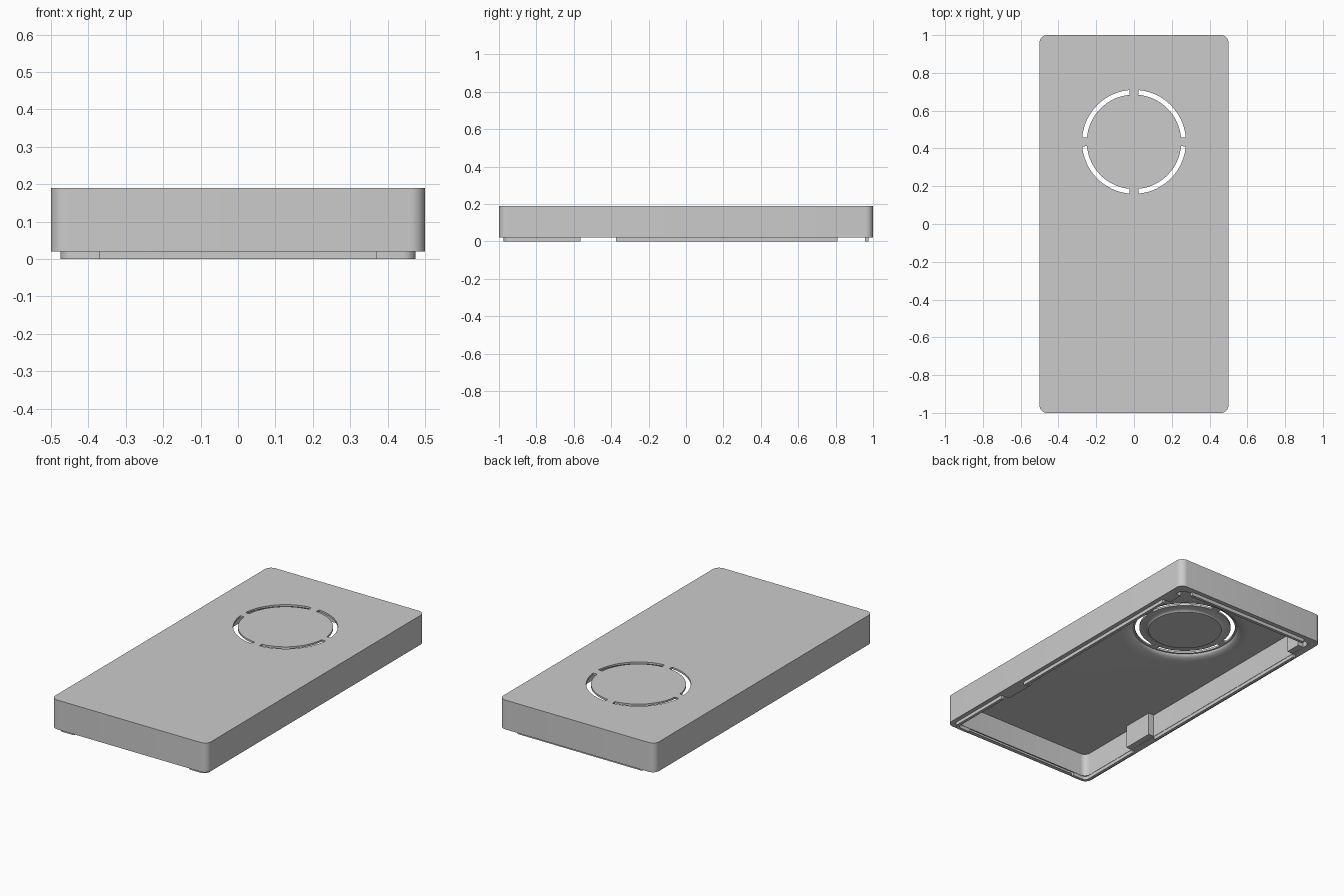
import bpy, bmesh
from math import sin, cos, pi

old = bpy.data.objects.get("Cube")
if old:
    bpy.data.objects.remove(old, do_unlink=True)

COLOR = (0.6, 0.6, 0.6, 1)
grey = bpy.data.materials.new("plain_grey")
grey.use_nodes = True
grey.diffuse_color = COLOR
grey.node_tree.nodes["Principled BSDF"].inputs["Base Color"].default_value = COLOR

CX, CY = 0.0, 0.435  # button centre


def make(name, bm):
    bmesh.ops.recalc_face_normals(bm, faces=bm.faces)
    mesh = bpy.data.meshes.new(name)
    bm.to_mesh(mesh)
    bm.free()
    mesh.materials.append(grey)
    ob = bpy.data.objects.new(name, mesh)
    bpy.context.collection.objects.link(ob)
    return ob


def prism(name, points, z0, z1):
    bm = bmesh.new()
    face = bm.faces.new([bm.verts.new((x, y, z0)) for x, y in points])
    out = bmesh.ops.extrude_face_region(bm, geom=[face])
    verts = [v for v in out["geom"] if isinstance(v, bmesh.types.BMVert)]
    bmesh.ops.translate(bm, verts=verts, vec=(0, 0, z1 - z0))
    return make(name, bm)


def box(name, x0, x1, y0, y1, z0, z1):
    return prism(name, [(x0, y0), (x1, y0), (x1, y1), (x0, y1)], z0, z1)


def rounded(name, hx, hy, r, z0, z1, steps=8):
    pts = []
    for q, (sx, sy) in enumerate([(1, 1), (-1, 1), (-1, -1), (1, -1)]):
        for i in range(steps + 1):
            a = (q + i / steps) * pi / 2
            pts.append((sx * (hx - r) + r * cos(a), sy * (hy - r) + r * sin(a)))
    return prism(name, pts, z0, z1)


def cut(ob, cutters):
    bpy.context.view_layer.objects.active = ob
    for c in cutters:
        c.hide_render = True
        mod = ob.modifiers.new("cut", "BOOLEAN")
        mod.operation = "DIFFERENCE"
        mod.solver = "EXACT"
        mod.object = c
        bpy.ops.object.modifier_apply(modifier=mod.name)
        bpy.data.objects.remove(c, do_unlink=True)


def dish(name, profile, steps=96):
    # closed solid of revolution around the button centre
    bm = bmesh.new()
    rings = [[bm.verts.new((CX + r * cos(2 * pi * i / steps),
                            CY + r * sin(2 * pi * i / steps), z))
              for i in range(steps)] for r, z in profile]
    for a, b in zip(rings, rings[1:]):
        for i in range(steps):
            j = (i + 1) % steps
            bm.faces.new((a[i], a[j], b[j], b[i]))
    bm.faces.new(rings[0])
    bm.faces.new(rings[-1])
    return make(name, bm)


def arc_slot(quarter, r0=0.25, r1=0.275, gap=0.09, steps=20):
    angles = [quarter * pi / 2 + gap + (pi / 2 - 2 * gap) * i / steps
              for i in range(steps + 1)]
    pts = [(CX + r1 * cos(a), CY + r1 * sin(a)) for a in angles]
    pts += [(CX + r0 * cos(a), CY + r0 * sin(a)) for a in reversed(angles)]
    return prism("slot_cutter", pts, 0.1, 0.25)


# Hollow cover, open underneath
cover = rounded("cover_shell", 0.5, 1.0, 0.04, 0.02, 0.19)
trough = [(0.355, 0.14), (0.355, 0.155)]
for i in range(1, 9):          # outer curve up to the thin membrane
    a = i / 8 * pi / 2
    trough.append((0.355 - 0.07 * sin(a), 0.155 + 0.024 * (1 - cos(a))))
for i in range(9):             # inner curve back down to the button face
    a = i / 8 * pi / 2
    trough.append((0.245 - 0.045 * sin(a), 0.179 - 0.012 * (1 - cos(a))))
cut(cover, [rounded("cavity_cutter", 0.456, 0.956, 0.035, -0.1, 0.155),
            dish("trough_cutter", trough)]
    + [arc_slot(q) for q in range(4)]
    + [box("front_slot_cutter", -0.37, 0.37, -0.977, -0.962, 0, 0.05)])

# Locating lip around the opening, interrupted at the clips and corners
lip = rounded("locating_lip", 0.475, 0.975, 0.035, 0, 0.025)
gaps = [rounded("lip_inner_cutter", 0.458, 0.958, 0.025, -0.1, 0.1),
        box("front_gap_cutter", -0.37, 0.37, -1.1, -0.9, -0.1, 0.1)]
for s in (-1, 1):
    x0, x1 = sorted((s * 0.4, s * 0.6))
    gaps += [box("side_gap_cutter", x0, x1, -0.565, -0.375, -0.1, 0.1),
             box("corner_gap_cutter", x0, x1, 0.81, 1.1, -0.1, 0.1)]
cut(lip, gaps)

# Clip blocks on the inside of the long walls
parts = [cover, lip]
for s, side in ((-1, "right"), (1, "left")):
    x0, x1 = sorted((s * 0.42, s * 0.47))
    parts.append(box(side + "_front_block", x0, x1, -0.565, -0.375, 0.021, 0.16))
    parts.append(box(side + "_back_block", x0, x1, 0.81, 0.9, 0.021, 0.16))

bpy.ops.object.select_all(action="DESELECT")
for ob in parts:
    ob.select_set(True)
bpy.context.view_layer.objects.active = cover
bpy.ops.object.shade_smooth_by_angle(angle=pi / 6)
